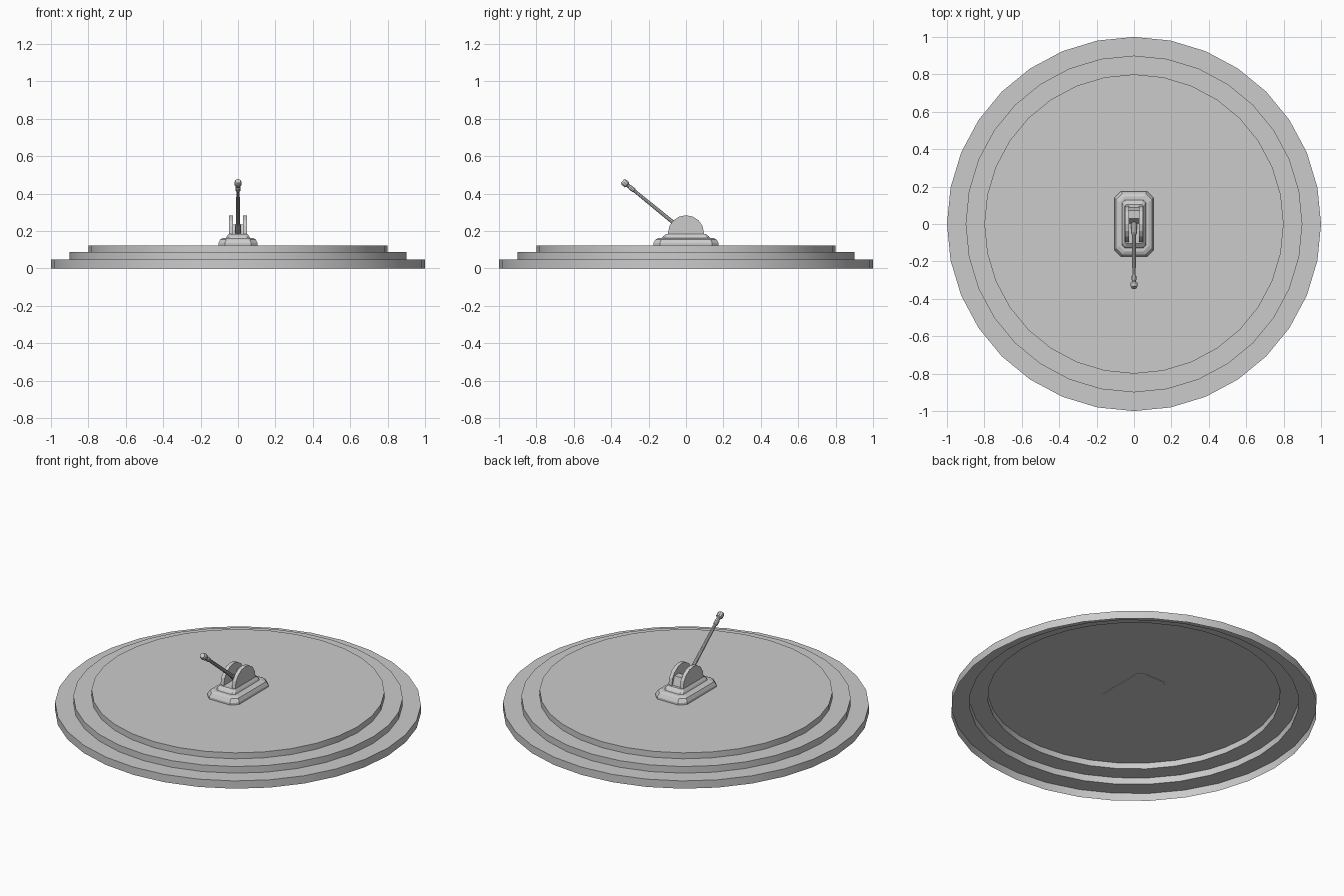
import bpy, math
from mathutils import Vector, Matrix

if "Cube" in bpy.data.objects:
    bpy.data.objects.remove(bpy.data.objects["Cube"])


def make(name, verts, faces, smooth=False):
    me = bpy.data.meshes.new(name)
    me.from_pydata(verts, [], faces)
    ob = bpy.data.objects.new(name, me)
    bpy.context.collection.objects.link(ob)
    if smooth:
        bpy.ops.object.select_all(action='DESELECT')
        ob.select_set(True)
        bpy.context.view_layer.objects.active = ob
        bpy.ops.object.shade_smooth_by_angle(angle=math.radians(30))
    return ob


def loft(name, rings, cap_start=True, cap_end=True, smooth=False):
    """Skin a stack of equal-length rings."""
    n = len(rings[0])
    verts = [v for r in rings for v in r]
    faces = [(k*n + i, k*n + (i+1) % n, (k+1)*n + (i+1) % n, (k+1)*n + i)
             for k in range(len(rings) - 1) for i in range(n)]
    if cap_start:
        faces.append(tuple(reversed(range(n))))
    if cap_end:
        faces.append(tuple(range(len(verts) - n, len(verts))))
    return make(name, verts, faces, smooth)


def circle(r, z, n):
    return [(r*math.cos(2*math.pi*i/n), r*math.sin(2*math.pi*i/n), z) for i in range(n)]


def chamfered(x, y, c, z):
    return [(x, c - y, z), (x, y - c, z), (x - c, y, z), (c - x, y, z),
            (-x, y - c, z), (-x, c - y, z), (c - x, -y, z), (x - c, -y, z)]


def plate(name, profile, x0, x1):
    """Extrude a (y, z) profile along x."""
    return loft(name, [[(x, y, z) for y, z in profile] for x in (x0, x1)])


# Stepped round platform, hollow and open underneath
steps = [(1.0, 0), (1.0, 0.047), (0.9, 0.047), (0.9, 0.087), (0.8, 0.087), (0.8, 0.123)]
loft("stepped_platform", [circle(r, z, 32) for r, z in steps], cap_start=False, smooth=True)

# Chamfered gun base and its upper tier
loft("gun_base", [chamfered(*p) for p in (
    (0.105, 0.175, 0.035, 0.12), (0.105, 0.175, 0.035, 0.135),
    (0.095, 0.163, 0.032, 0.155), (0.078, 0.146, 0.028, 0.163))])
loft("base_tier", [chamfered(*p) for p in (
    (0.065, 0.13, 0.015, 0.16), (0.06, 0.122, 0.013, 0.172), (0.05, 0.105, 0.01, 0.185))])

# Rounded cheek plates either side of the barrel
C = 0.19
cheek = [(-0.096, 0.178)] + [(-0.096*math.cos(math.pi*i/8), C + 0.094*math.sin(math.pi*i/8))
                             for i in range(9)] + [(0.096, 0.178)]
for side, s in (("left", -1), ("right", 1)):
    plate(side + "_cheek", cheek, *sorted((s*0.027, s*0.049)))

# Sloped block closing the slot behind the breech
plate("rear_block", [(0.0, 0.18), (0.03, 0.235), (0.072, 0.235), (0.09, 0.18)], -0.028, 0.028)

# Raised barrel: sleeve, tube, collar and muzzle bulb
profile = [(0.0, 0.016), (0.06, 0.016), (0.075, 0.011), (0.355, 0.009), (0.36, 0.013),
           (0.385, 0.013), (0.39, 0.010), (0.402, 0.011), (0.408, 0.019), (0.428, 0.019),
           (0.438, 0.014)]
barrel = loft("barrel", [circle(r, d, 10) for d, r in profile], smooth=True)
aim = Vector((0, -0.775, 0.632))
barrel.data.transform(Matrix.Translation((0, 0.0, C)) @ Vector((0, 0, 1)).rotation_difference(aim).to_matrix().to_4x4())
